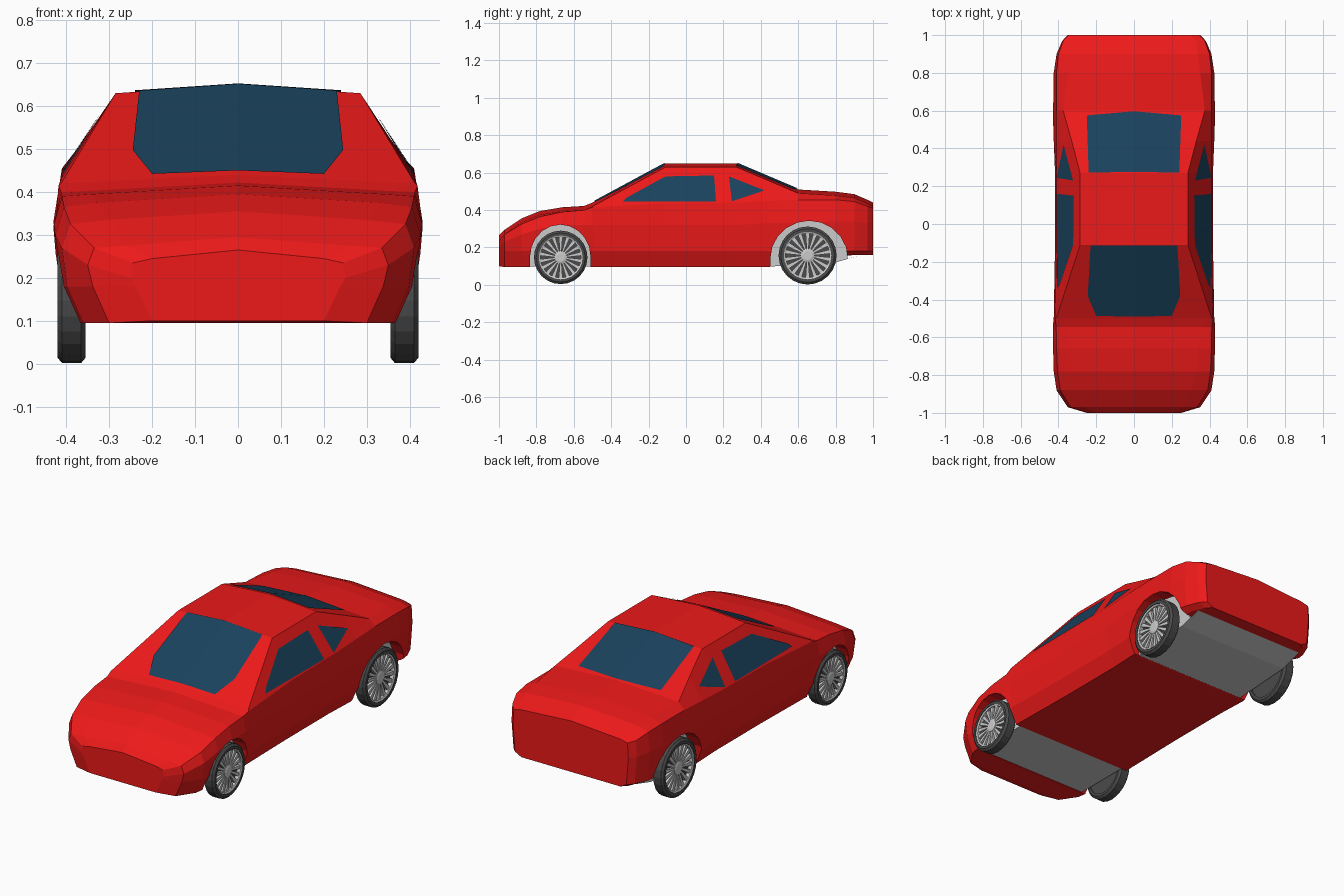
import bpy, bmesh
from math import sin, cos, pi
from mathutils import Vector, Matrix
from mathutils.bvhtree import BVHTree

if "Cube" in bpy.data.objects:
    bpy.data.objects.remove(bpy.data.objects["Cube"])


def material(name, rgb):
    m = bpy.data.materials.new(name)
    m.diffuse_color = (*rgb, 1)
    m.use_nodes = True
    m.node_tree.nodes["Principled BSDF"].inputs["Base Color"].default_value = m.diffuse_color
    return m


RED = material("red_paint", (0.85, 0.01, 0.01))
GLASS = material("dark_glass", (0.01, 0.055, 0.11))
RUBBER = material("rubber", (0.07, 0.07, 0.07))


def finish(name, bm, mat=None, mirror=False, recalc=True):
    if recalc:
        bmesh.ops.recalc_face_normals(bm, faces=bm.faces)
    me = bpy.data.meshes.new(name)
    bm.to_mesh(me)
    ob = bpy.data.objects.new(name, me)
    bpy.context.collection.objects.link(ob)
    if mat:
        me.materials.append(mat)
    if mirror:
        ob.modifiers.new("mirror", "MIRROR")
    return ob


def loft(bm, rings, closed=False):
    """Skin a list of closed rings; cap the ends unless closed."""
    vs = [[bm.verts.new(p) for p in r] for r in rings]
    n = len(vs[0])
    for a, b in zip(vs, vs[1:] + (vs[:1] if closed else [])):
        for i in range(n):
            bm.faces.new((a[i], a[(i + 1) % n], b[(i + 1) % n], b[i]))
    if not closed:
        bm.faces.new(vs[0])
        bm.faces.new(vs[-1])


def prism(bm, yz, half):
    loft(bm, [[(x, y, z) for y, z in yz] for x in (-half, half)])


def lathe(bm, profile, cy, cz, n=24):
    """Spin a closed (x, radius) profile about the wheel axle."""
    loft(bm, [[(x, cy + r * cos(2 * pi * k / n), cz + r * sin(2 * pi * k / n))
               for x, r in profile] for k in range(n)], closed=True)


# Body shell: y, floor z, widest x, widest z, shoulder x, z, top edge x, z
STATIONS = [
    (-1.00, .100, .25, .20, .245, .235, .20, .245),
    (-0.97, .095, .35, .23, .335, .270, .26, .275),
    (-0.88, .095, .41, .27, .390, .325, .30, .335),
    (-0.78, .095, .425, .30, .405, .365, .33, .375),
    (-0.66, .095, .43, .32, .410, .390, .34, .395),
    (-0.545, .095, .43, .32, .412, .400, .36, .402),
    (-0.50, .095, .425, .32, .418, .415, .412, .420),
    (-0.11, .095, .418, .32, .410, .435, .285, .630),
    (0.27, .095, .418, .32, .410, .440, .285, .630),
    (0.44, .095, .425, .33, .410, .448, .330, .558),
    (0.60, .130, .43, .33, .410, .455, .375, .490),
    (0.80, .150, .425, .34, .410, .455, .350, .478),
    (0.90, .160, .41, .34, .400, .445, .340, .465),
    (0.97, .160, .38, .33, .375, .420, .330, .435),
    (1.00, .160, .35, .33, .345, .410, .300, .420),
]
bm = bmesh.new()
rings = []
for y, zb, xw, zw, xs, zs, xd, zd in STATIONS:
    half = [(xw - .05, zb), (xw - .012, .18), (xw, zw), (xs, zs), (xd, zd)]
    rings.append([(0, y, zb)] + [(x, y, z) for x, z in half]
                 + [(0, y, zd + .02)] + [(-x, y, z) for x, z in reversed(half)])
loft(bm, rings)
bmesh.ops.recalc_face_normals(bm, faces=bm.faces)
surface = BVHTree.FromBMesh(bm)
body = finish("body", bm, RED)


# Wheel arches cut through the body, with grey liners inside
def arch(cy, base, half, rise, n=10):
    return [(cy - half * cos(pi * k / n), base + rise * sin(pi * k / n)) for k in range(n + 1)]


ARCHES = [
    ("front", arch(-.672, .15, .162, .172), [(-.51, .098), (-.834, .098)]),
    ("rear", arch(.658, .14, .207, .203), [(.93, .158), (.80, .12), (.451, .098)]),
]
for name, top, floor in ARCHES:
    bm = bmesh.new()
    prism(bm, top + [(top[-1][0], .03), (top[0][0], .03)], .6)
    cutter = finish("arch_cutter", bm)
    cutter.hide_render = True
    mod = body.modifiers.new("arch", "BOOLEAN")
    mod.operation, mod.object, mod.solver = "DIFFERENCE", cutter, "EXACT"
    bpy.context.view_layer.objects.active = body
    bpy.ops.object.modifier_apply(modifier=mod.name)
    bpy.data.objects.remove(cutter)
    bm = bmesh.new()
    prism(bm, top + floor, .345)
    finish(name + "_wheel_well", bm)


# Windows: outlines projected onto the body, mirrored to the other side
def window(name, outline, side):
    ray = Vector((-1, 0, 0)) if side else Vector((0, 0, -1))
    bm = bmesh.new()
    verts = []
    for a, b in outline:
        start = Vector((1, a, b)) if side else Vector((a, b, 1))
        hit = surface.ray_cast(start, ray)[0]
        verts.append(bm.verts.new(hit - ray * .005))
    face = bm.faces.new(verts)
    face.normal_update()
    if face.normal.dot(ray) > 0:
        face.normal_flip()
    finish(name, bm, GLASS, mirror=True, recalc=False)


window("windshield", [(0, -.49), (.2, -.487), (.245, -.38), (.23, -.115), (0, -.115)], False)
window("rear_window", [(0, .275), (.24, .273), (.25, .575), (0, .597)], False)
window("door_window", [(-.34, .445), (-.32, .465), (-.11, .58), (.15, .585), (.16, .445)], True)
window("quarter_window", [(.23, .58), (.42, .505), (.245, .447)], True)

# Wheels: tyre, dark backing disc, spoked rim
for name, cy, cz, r in (("front", -.67, .147, .143), ("rear", .65, .157, .155)):
    rim = r * .82
    bm = bmesh.new()
    lathe(bm, [(.355, rim), (.355, r - .012), (.365, r), (.41, r),
               (.42, r - .012), (.42, rim)], cy, cz)
    finish(name + "_tyres", bm, RUBBER, mirror=True)

    bm = bmesh.new()
    loft(bm, [[(x, cy + rim * cos(2 * pi * k / 24), cz + rim * sin(2 * pi * k / 24))
               for k in range(24)] for x in (.36, .392)])
    finish(name + "_wheel_discs", bm, RUBBER, mirror=True)

    bm = bmesh.new()
    lathe(bm, [(.39, rim * .93), (.39, rim), (.416, rim), (.412, rim * .93)], cy, cz)
    loft(bm, [[(x, cy + q * cos(pi * k / 6), cz + q * sin(pi * k / 6)) for k in range(12)]
              for x, q in ((.385, r * .24), (.41, r * .24), (.414, r * .16))])
    for k in range(18):
        place = (Matrix.Translation((.399, cy, cz)) @ Matrix.Rotation(2 * pi * k / 18, 4, "X")
                 @ Matrix.Translation((0, 0, rim * .58))
                 @ Matrix.Diagonal((.016, r * .14, rim * .76, 1)))
        spoke = bmesh.ops.create_cube(bm, size=1, matrix=place)["verts"]
        # Taper each spoke toward the hub
        axis = Vector((0, -sin(2 * pi * k / 18), cos(2 * pi * k / 18)))
        for v in spoke:
            d = v.co - Vector((v.co.x, cy, cz))
            along = d.dot(axis)
            if along < rim * .5:
                v.co -= (d - axis * along) * .6
    finish(name + "_rims", bm, mirror=True)
